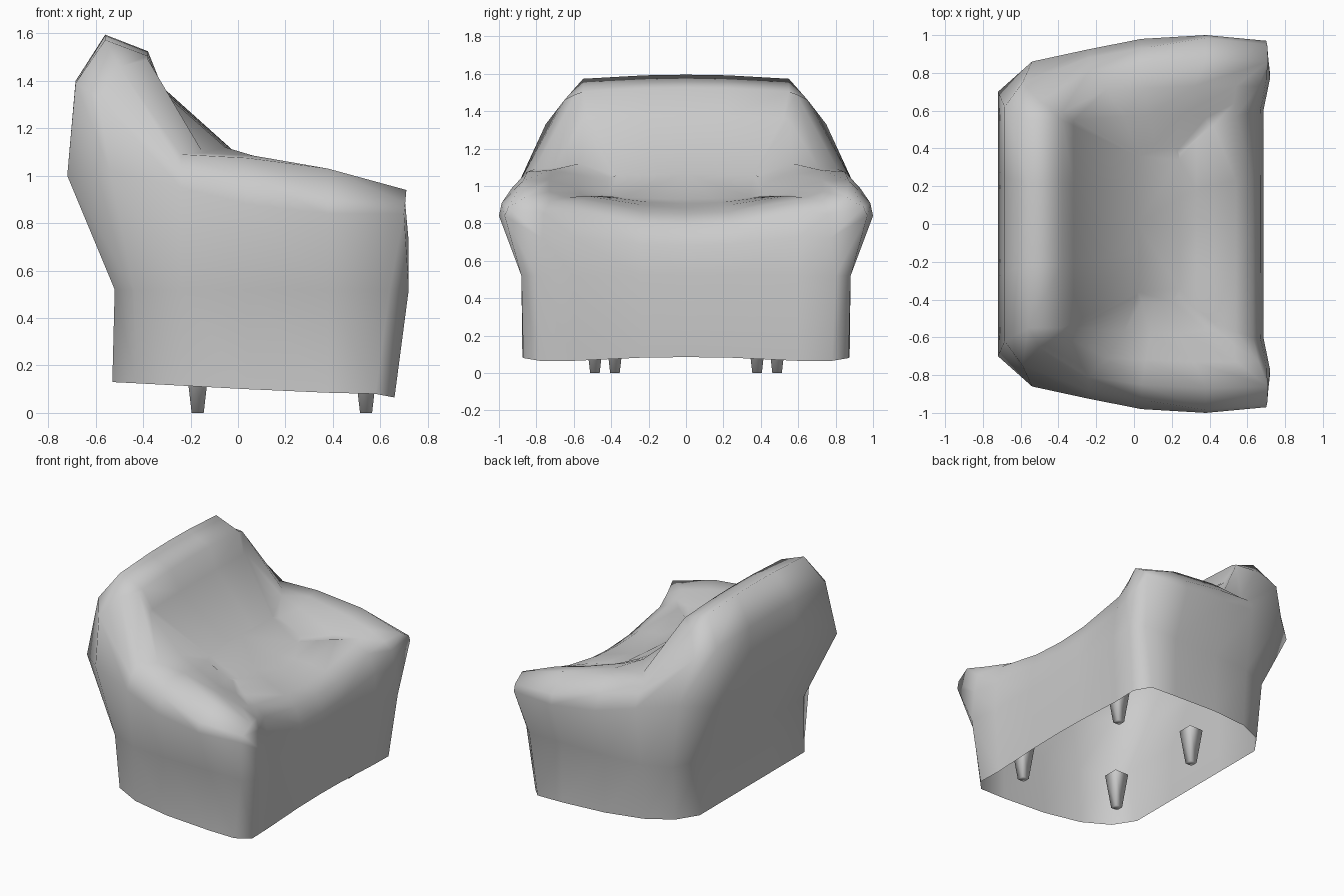
import bpy, bmesh, math

if "Cube" in bpy.data.objects:
    bpy.data.objects.remove(bpy.data.objects["Cube"])

# Each column runs from the bottom hem, up the outside, over the rim and down to the seat.
FRONT = [(.655, .085), (.685, .52), (.67, .68), (.63, .79), (.54, .85), (.42, .885), (.33, .905), (.24, .93)]
BACK = [(-.53, .13), (-.52, .52), (-.72, 1.0), (-.685, 1.4), (-.56, 1.595), (-.38, 1.525), (-.32, 1.375), (.02, 1.07)]
FRONT_W = [.60, .60, .61, .60, .57, .52, .45, .34]
BACK_W = [.60, .60, .70, .62, .55, .55, .52, .36]
FRONT_LIFT = [-.02, 0, .05, .08, .07, .06, .04, .01]
BACK_LIFT = [0, 0, 0, -.01, -.022, -.02, -.01, -.01]

# Corner columns (x, y, z)
FRONT_CORNER = [(.66, .78, .065), (.72, .80, .52), (.72, .77, .72), (.70, .76, .85),
                (.66, .73, .915), (.53, .64, .94), (.40, .52, .94), (.24, .37, .94)]
ARM_TIP = [(.58, .87, .08), (.64, .88, .52), (.70, .97, .84), (.705, .95, .885),
           (.71, .86, .94), (.54, .73, .97), (.38, .56, .955), (.23, .39, .95)]
BACK_CORNER = [(-.43, .74, .125), (-.44, .78, .52), (-.54, .86, 1.02), (-.59, .75, 1.33),
               (-.50, .65, 1.46), (-.38, .59, 1.49), (-.32, .55, 1.355), (.015, .38, 1.055)]

# Arm cross-sections (y, z)
ARM_FRONT = [(.875, .085), (.88, .52), (1, .84), (.985, .91), (.87, 1.03), (.73, 1.03), (.58, .985), (.41, .965)]
ARM_MID = [(.87, .1), (.88, .52), (.98, .88), (.93, .99), (.85, 1.075), (.72, 1.085), (.58, 1.06), (.42, 1.02)]
ARM_BACK = [(.83, .115), (.86, .52), (.925, .95), (.88, 1.04), (.81, 1.09), (.71, 1.095), (.57, 1.12), (.41, 1.045)]


def panel(profile, widths, lift, t):
    """Front or back column at fraction t of the half width."""
    return [(x, w * t, z + l * t * t) for (x, z), w, l in zip(profile, widths, lift)]


def arm(section, x_out, x_in):
    """Arm column; the inner rings drift towards x_in."""
    return [(x_out + (x_in - x_out) * max(0, i - 4) / 3, y, z) for i, (y, z) in enumerate(section)]


columns = [panel(FRONT, FRONT_W, FRONT_LIFT, t) for t in (0, .4, 1)]
columns += [FRONT_CORNER, ARM_TIP, arm(ARM_FRONT, .38, .2), arm(ARM_MID, .04, .11),
            arm(ARM_BACK, -.24, .04), BACK_CORNER]
columns += [panel(BACK, BACK_W, BACK_LIFT, t) for t in (1, .4, 0)]

# Upholstered shell, open underneath, mirrored across the middle
bm = bmesh.new()
grid = [[bm.verts.new(p) for p in col] for col in columns]
for a, b in zip(grid, grid[1:]):
    for i in range(len(a) - 1):
        bm.faces.new((a[i], b[i], b[i + 1], a[i + 1]))
bm.faces.new([col[-1] for col in grid])
for f in bm.faces:
    f.smooth = True
mesh = bpy.data.meshes.new("armchair_body")
bm.to_mesh(mesh)
bm.free()
body = bpy.data.objects.new("armchair_body", mesh)
bpy.context.collection.objects.link(body)
mirror = body.modifiers.new("Mirror", 'MIRROR')
mirror.use_axis = (False, True, False)
mirror.use_clip = True

# Tapered square legs
LEG_H = .245
for name, x, y in (("front_leg", .54, .487), ("back_leg", -.17, .38)):
    for side in (-1, 1):
        bpy.ops.mesh.primitive_cone_add(vertices=4, radius1=.036, radius2=.076, depth=LEG_H,
                                        location=(x, y * side, LEG_H / 2),
                                        rotation=(0, 0, math.pi / 4))
        leg = bpy.context.object
        leg.name = name + ("_left" if side < 0 else "_right")
        bpy.ops.object.shade_smooth_by_angle(angle=math.radians(95))
